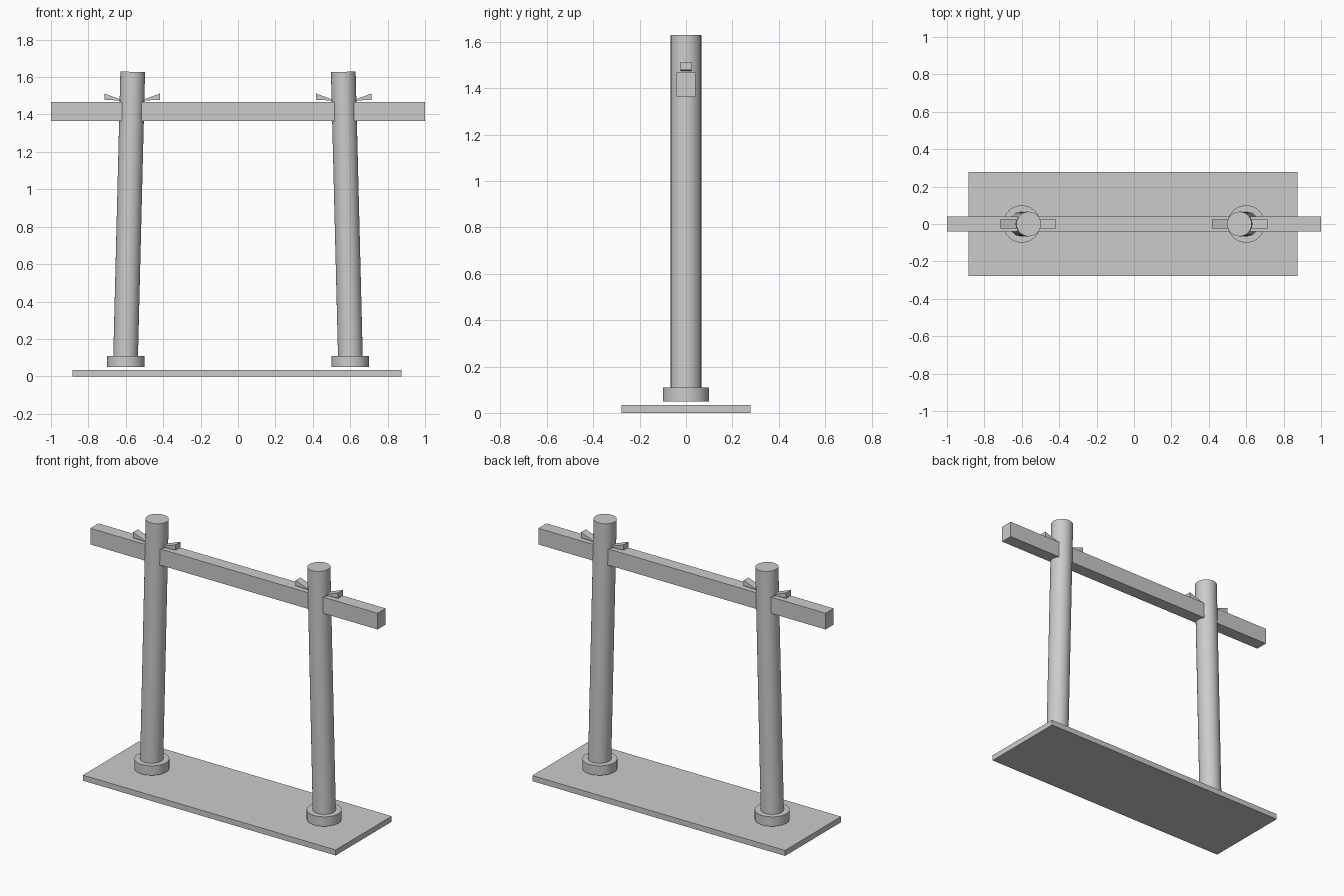
import bpy, math
from mathutils import Vector

if "Cube" in bpy.data.objects:
    bpy.data.objects.remove(bpy.data.objects["Cube"])


def box(name, x0, x1, y, z0, z1):
    bpy.ops.mesh.primitive_cube_add(size=1, location=((x0 + x1) / 2, 0, (z0 + z1) / 2))
    o = bpy.context.object
    o.name = name
    o.scale = (x1 - x0, 2 * y, z1 - z0)
    bpy.ops.object.transform_apply(location=False, rotation=False, scale=True)
    return o


def rod(name, a, b, r):
    a, b = Vector(a), Vector(b)
    bpy.ops.mesh.primitive_cylinder_add(vertices=32, radius=r, depth=(b - a).length,
                                        location=(a + b) / 2)
    o = bpy.context.object
    o.name = name
    o.rotation_euler = (b - a).to_track_quat('Z', 'Y').to_euler()
    bpy.ops.object.shade_smooth_by_angle(angle=math.radians(30))
    return o


def wedge(name, x_tip, x_end):
    # triangular profile in xz, extruded along y
    prof = [(x_tip, 1.474), (x_end, 1.478), (x_end, 1.512)]
    verts = [(x, y, z) for y in (-0.024, 0.024) for x, z in prof]
    faces = [(0, 1, 2), (5, 4, 3), (0, 3, 4, 1), (1, 4, 5, 2), (2, 5, 3, 0)]
    if x_end < x_tip:
        faces = [f[::-1] for f in faces]
    me = bpy.data.meshes.new(name)
    me.from_pydata(verts, [], faces)
    o = bpy.data.objects.new(name, me)
    bpy.context.collection.objects.link(o)
    return o


# ground slab and through beam
box("base_slab", -0.885, 0.875, 0.278, 0, 0.035)
box("tie_beam", -1, 1, 0.04, 1.365, 1.467)

# leaning pillars with collars and wedges, one set per side
for s, side in ((-1, "left"), (1, "right")):
    rod(side + "_collar", (s * 0.6, 0, 0.05), (s * 0.6, 0, 0.11), 0.1)
    rod(side + "_pillar", (s * 0.602, 0, 0.06), (s * 0.563, 0, 1.628), 0.066)
    wedge(side + "_outer_wedge", s * 0.61, s * 0.714)
    wedge(side + "_inner_wedge", s * 0.522, s * 0.418)
